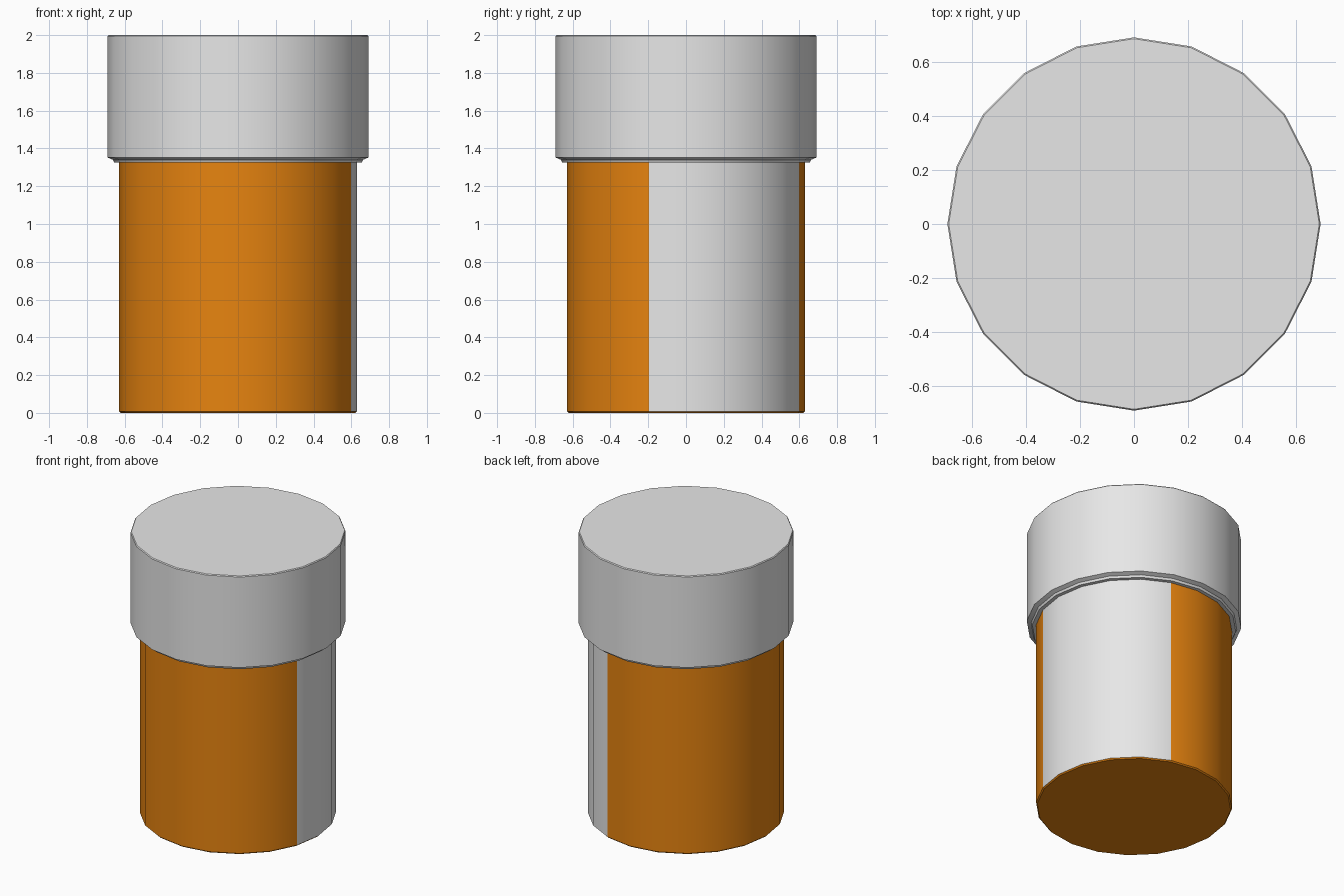
import bpy
import math

SIDES = 20

cube = bpy.data.objects.get("Cube")
if cube:
    bpy.data.objects.remove(cube, do_unlink=True)


def make_material(name, rgb):
    mat = bpy.data.materials.new(name)
    mat.use_nodes = True
    mat.diffuse_color = (*rgb, 1)
    mat.node_tree.nodes["Principled BSDF"].inputs["Base Color"].default_value = (*rgb, 1)
    return mat


def lathe(name, profile, materials):
    """Closed solid of revolution from (radius, height) points, bottom to top."""
    verts = [(r * math.cos(math.tau * i / SIDES), r * math.sin(math.tau * i / SIDES), z)
             for r, z in profile for i in range(SIDES)]
    faces = [list(reversed(range(SIDES)))]
    for ring in range(len(profile) - 1):
        low, high = ring * SIDES, (ring + 1) * SIDES
        for i in range(SIDES):
            j = (i + 1) % SIDES
            faces.append((low + i, low + j, high + j, high + i))
    faces.append(range(len(verts) - SIDES, len(verts)))
    mesh = bpy.data.meshes.new(name)
    mesh.from_pydata(verts, [], [list(f) for f in faces])
    for mat in materials:
        mesh.materials.append(mat)
    obj = bpy.data.objects.new(name, mesh)
    bpy.context.collection.objects.link(obj)
    bpy.ops.object.select_all(action="DESELECT")
    obj.select_set(True)
    bpy.context.view_layer.objects.active = obj
    bpy.ops.object.shade_smooth_by_angle(angle=math.radians(30))
    return obj


orange = make_material("amber orange", (0.8, 0.23, 0.005))
white = make_material("off white", (0.8, 0.8, 0.8))

# Bottle body with a slightly eased bottom edge
body = lathe("bottle_body", [(0.622, 0), (0.63, 0.008), (0.63, 1.4)], [orange, white])

# Label: a quarter of the wall, on the left side turned toward the back
for face in body.data.polygons:
    angle = math.degrees(math.atan2(face.center.y, face.center.x))
    if abs(face.normal.z) < 0.5 and -18 < angle < 72:
        face.material_index = 1

# Cap with a stepped lip below and an eased top edge
lathe("cap", [(0.655, 1.325), (0.662, 1.34), (0.69, 1.352), (0.69, 1.994), (0.685, 2)], [white])
